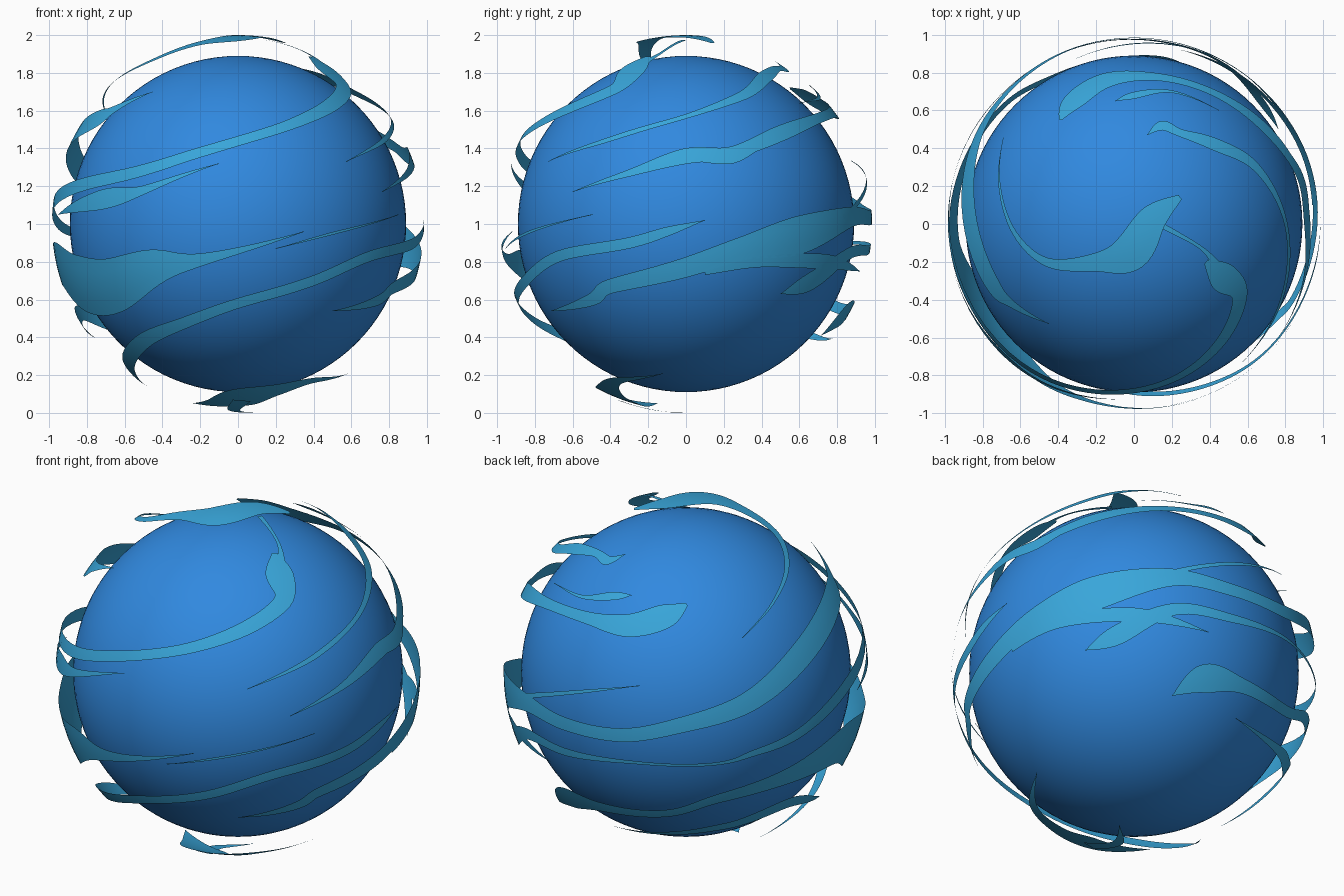
import bpy
import bmesh
from math import radians, sin, cos, sqrt
from mathutils import Vector

cube = bpy.data.objects.get("Cube")
if cube:
    bpy.data.objects.remove(cube, do_unlink=True)

CENTRE = Vector((0, 0, 1))
SHELL = 0.985      # radius of the swirling outer layer
STEPS = 8          # spline steps between two guide points


def make_material(name, colour):
    mat = bpy.data.materials.new(name)
    mat.use_nodes = True
    mat.diffuse_color = (*colour, 1)
    shader = mat.node_tree.nodes["Principled BSDF"]
    shader.inputs["Base Color"].default_value = (*colour, 1)
    shader.inputs["Roughness"].default_value = 0.6
    return mat


BLUE = make_material("deep blue", (0.03, 0.25, 0.74))
CYAN = make_material("light cyan blue", (0.04, 0.38, 0.70))


def side(azimuth, elevation):
    """Return a function that wraps flat (across, up) guide points onto the unit sphere."""
    az, el = radians(azimuth), radians(elevation)
    toward = Vector((cos(el) * cos(az), cos(el) * sin(az), sin(el)))
    across = Vector((-sin(az), cos(az), 0))
    up = toward.cross(across)

    def wrap(*points):
        wrapped = []
        for u, v, width in points:
            u, v = u / SHELL, v / SHELL
            depth = sqrt(max(0, 1 - u * u - v * v))
            direction = across * u + up * v + toward * depth
            wrapped.append((direction.normalized(), width))
        return wrapped
    return wrap


front = side(-90, 0)
right = side(0, 0)
top = side(-90, 90)
bottom = side(-90, -90)
back_left = side(135, 25)
back_right_low = side(45, -25)


def spline(a, b, c, d, t):
    """Catmull-Rom blend, usable for vectors and for numbers."""
    return (b * 2 + (c - a) * t + (a * 2 - b * 5 + c * 4 - d) * t ** 2
            + (b * 3 - a - c * 3 + d) * t ** 3) * 0.5


def ribbon(name, guide, radius=SHELL):
    """Sweep a strip of varying width along the guide, lying on the shell."""
    ends = [guide[0]] + guide + [guide[-1]]
    path = []
    for i in range(len(guide) - 1):
        quad = ends[i:i + 4]
        for step in range(STEPS):
            t = step / STEPS
            place = spline(*[q[0] for q in quad], t).normalized()
            path.append((place, max(0.004, spline(*[q[1] for q in quad], t))))
    path.append((guide[-1][0], max(0.004, guide[-1][1])))

    bm = bmesh.new()
    rows = []
    for i, (place, width) in enumerate(path):
        ahead = path[min(i + 1, len(path) - 1)][0]
        behind = path[max(i - 1, 0)][0]
        sideways = place.cross(ahead - behind).normalized()
        row = []
        for k in (-0.5, -0.25, 0, 0.25, 0.5):
            spot = (place + sideways * width * k).normalized() * radius
            row.append(bm.verts.new(CENTRE + spot))
        rows.append(row)
    for one, two in zip(rows, rows[1:]):
        for k in range(len(one) - 1):
            bm.faces.new((one[k], two[k], two[k + 1], one[k + 1]))
    bm.normal_update()
    for face in bm.faces:
        if face.normal.dot(face.calc_center_median() - CENTRE) < 0:
            face.normal_flip()
    mesh = bpy.data.meshes.new(name)
    bm.to_mesh(mesh)
    bm.free()
    mesh.materials.append(CYAN)
    mesh.shade_smooth()
    obj = bpy.data.objects.new(name, mesh)
    bpy.context.collection.objects.link(obj)
    return obj


# Inner ball
bpy.ops.mesh.primitive_uv_sphere_add(segments=96, ring_count=48, radius=0.89, location=CENTRE)
ball = bpy.context.object
ball.name = "inner_ball"
ball.data.materials.append(BLUE)
bpy.ops.object.shade_smooth()

# Long band rising from the lower front, round the back, to the upper left
ribbon("long_band",
       front((.5, -.46, 0), (.75, -.4, .07))
       + right((-.4, -.33, .08), (0, -.23, .11), (.3, -.13, .13), (.6, -.06, .21))
       + back_right_low((.3, .43, .11), (.6, .36, .08))
       + back_left((-.5, -.31, .08), (-.2, -.28, .09), (.18, -.18, .12),
                   (.51, .06, .15), (.75, .36, .14))
       + front((-.65, .61, .06), (-.45, .7, 0)))

# Band that circles the back and ends in a hook above the front
ribbon("hooked_band",
       right((.5, -.37, 0), (.65, -.31, .11))
       + back_right_low((.3, .25, .07), (.6, .2, .05))
       + back_left((-.45, -.46, .02), (.02, -.5, .02), (.2, -.46, .04),
                   (.45, -.38, .06), (.76, -.15, .08))
       + front((-.6, .26, .07), (-.2, .38, .06), (.2, .5, .06), (.46, .61, .08))
       + top((.56, -.38, .1), (.47, -.28, .16), (.38, -.2, .03)))

# Lower band that widens into the large patch at the front
ribbon("wide_band",
       back_right_low((.27, -.22, 0), (.45, -.13, .16), (.65, -.17, .08))
       + back_left((-.24, -.75, .06), (.02, -.69, .07), (.4, -.6, .12), (.75, -.45, .25))
       + front((-.84, -.32, .34), (-.68, -.33, .31), (-.45, -.23, .2),
               (-.2, -.19, .07), (.35, -.04, 0)))

# Lower front band with a curled tail
ribbon("curled_band",
       front((-.48, -.86, 0), (-.58, -.74, .08), (-.5, -.62, .09), (-.3, -.53, .07),
             (0, -.42, .06), (.4, -.3, .06), (.7, -.17, .06))
       + right((-.3, -.1, .06), (-.1, -.04, .05), (.1, .02, 0)))

# Low band under the back left
ribbon("low_back_band",
       back_left((-.5, -.8, 0), (-.1, -.86, .05), (.1, -.84, .07), (.45, -.74, .09))
       + front((-.76, -.6, 0)))

# Upper bands on the side and over the back
ribbon("upper_side_band",
       right((-.6, .17, 0), (-.3, .27, .04), (0, .36, .09), (.25, .38, .07),
             (.5, .48, .09), (.7, .56, .06))
       + top((.1, .78, .07), (-.15, .76, .13), (-.32, .65, .14), (-.39, .55, .02)))
ribbon("upper_hooked_band",
       right((-.73, .33, 0), (-.4, .45, .03), (0, .57, .03), (.3, .68, .06), (.42, .78, .08))
       + top((.25, .48, .05), (.15, .52, .06), (.07, .47, 0)))

# Crown swirl and its thin neck
ribbon("crown_swirl",
       top((.24, .14, .03), (.1, .03, .15), (-.02, -.15, .2), (-.2, -.2, .1),
           (-.45, -.2, .05), (-.62, -.05, .03), (-.7, .2, .015), (-.68, .45, 0)), 1.0)
ribbon("crown_neck", top((.45, -.24, .06), (.36, -.13, .02), (.15, -.01, .03)))

# Swirl under the ball
ribbon("base_swirl",
       bottom((-.24, .15, 0), (-.13, .24, .12), (.02, .35, .26), (.2, .4, .15),
              (.4, .36, .06), (.58, .12, 0)), 0.99)
ribbon("base_prong", bottom((.02, .35, .1), (-.02, .16, .06), (.1, 0, 0)), 1.0)

# Small torn prongs and wisps
ribbon("front_prong", front((-.95, .05, 0), (-.72, .13, .11), (-.5, .18, .05), (-.1, .32, 0)))
ribbon("side_prong", right((.05, .34, .02), (.25, .34, .04), (.42, .42, 0)))
ribbon("side_lower_prong", right((.1, -.26, .02), (.4, -.2, .06), (.75, -.2, .08), (.92, -.25, 0)))
ribbon("back_prong", top((-.1, .65, 0), (0, .68, .05), (.2, .7, .02), (.45, .6, 0)))
ribbon("back_wisp", back_left((-.96, -.06, .03), (-.7, -.06, .02), (-.4, -.05, 0)))
ribbon("front_wisp", front((.2, -.13, 0), (.5, -.05, .015), (.85, .05, 0)))
